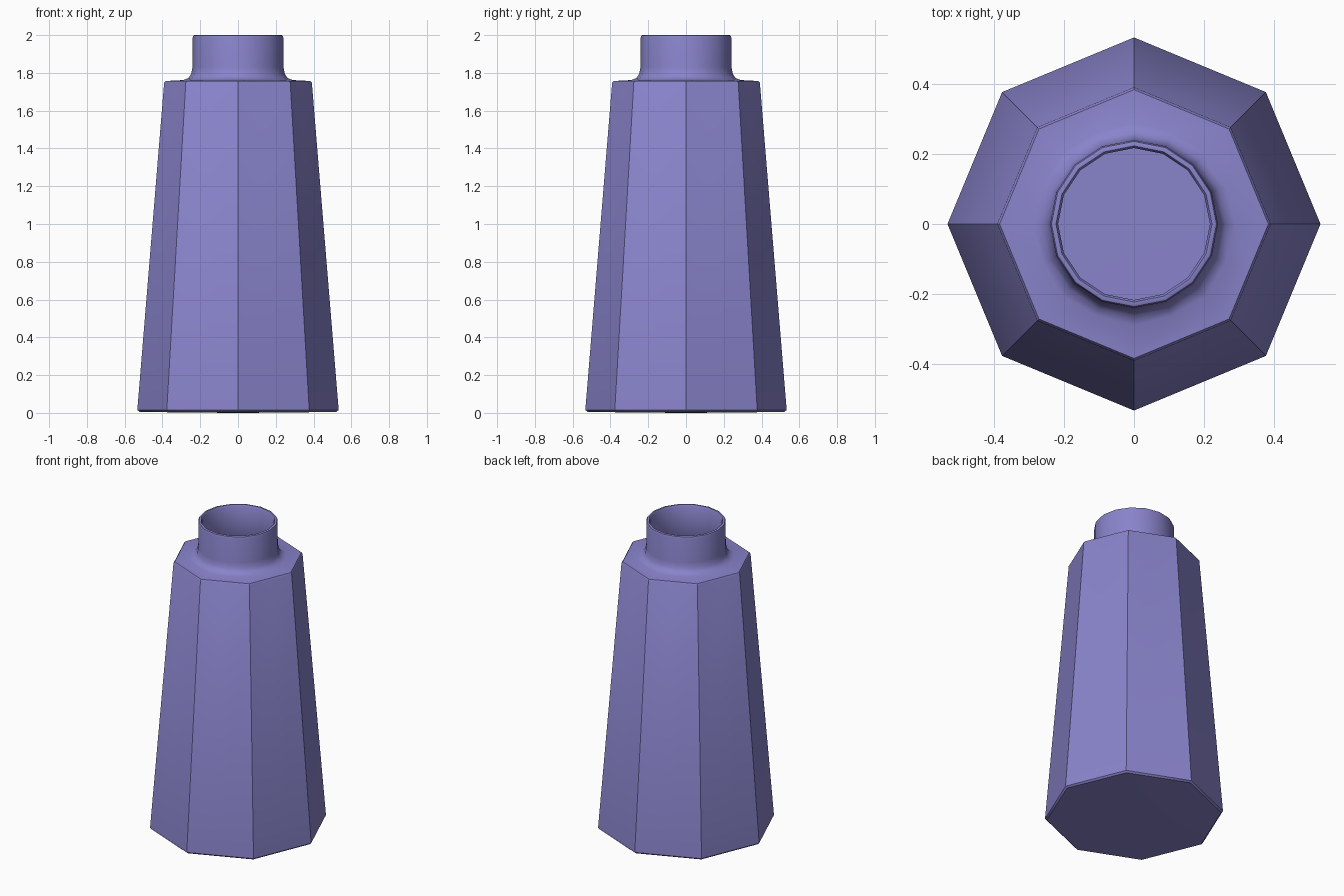
import bpy, bmesh
from math import cos, sin, pi, radians

if "Cube" in bpy.data.objects:
    bpy.data.objects.remove(bpy.data.objects["Cube"])

N = 16  # round neck sides; the body uses every second point as a corner


def ring(bm, r, z, octagon):
    verts = []
    for i in range(N):
        # odd points sit on the middle of an octagon side
        k = r * (cos(pi / 8) if i % 2 else 1.0)
        k = r + (k - r) * octagon
        a = 2 * pi * i / N
        verts.append(bm.verts.new((k * cos(a), k * sin(a), z)))
    return verts


# radius, height, octagon amount (1 = octagonal, 0 = round)
profile = [
    (0.30, 0.002, 1), (0.522, 0.006, 1), (0.533, 0.016, 1),   # base
    (0.391, 1.748, 1), (0.384, 1.757, 1),                     # tapered body
    (0.29, 1.762, 0.3), (0.262, 1.773, 0), (0.248, 1.795, 0),  # shoulder fillet
    (0.241, 1.83, 0), (0.24, 1.985, 0), (0.236, 1.998, 0),    # neck
    (0.231, 2.0, 0), (0.223, 2.0, 0), (0.217, 1.99, 0),       # rim
    (0.217, 1.78, 0), (0.24, 1.74, 0),                        # inside of neck
    (0.365, 1.733, 1), (0.505, 0.035, 1),                     # inside of body
]

bm = bmesh.new()
rings = [ring(bm, *p) for p in profile]
for a, b in zip(rings, rings[1:]):
    for i in range(N):
        j = (i + 1) % N
        bm.faces.new((a[i], a[j], b[j], b[i]))

# outer base and inner floor
bottom = bm.verts.new((0, 0, 0))
floor = bm.verts.new((0, 0, 0.03))
for i in range(N):
    j = (i + 1) % N
    bm.faces.new((bottom, rings[0][j], rings[0][i]))
    bm.faces.new((floor, rings[-1][i], rings[-1][j]))
bmesh.ops.recalc_face_normals(bm, faces=bm.faces)

mesh = bpy.data.meshes.new("bottle")
bm.to_mesh(mesh)
bm.free()
bottle = bpy.data.objects.new("bottle", mesh)
bpy.context.collection.objects.link(bottle)

# blue-violet surface
mat = bpy.data.materials.new("violet")
mat.diffuse_color = (0.25, 0.23, 0.60, 1)
mat.use_nodes = True
mat.node_tree.nodes["Principled BSDF"].inputs["Base Color"].default_value = mat.diffuse_color
mesh.materials.append(mat)

bpy.context.view_layer.objects.active = bottle
bottle.select_set(True)
bpy.ops.object.shade_smooth_by_angle(angle=radians(35))
